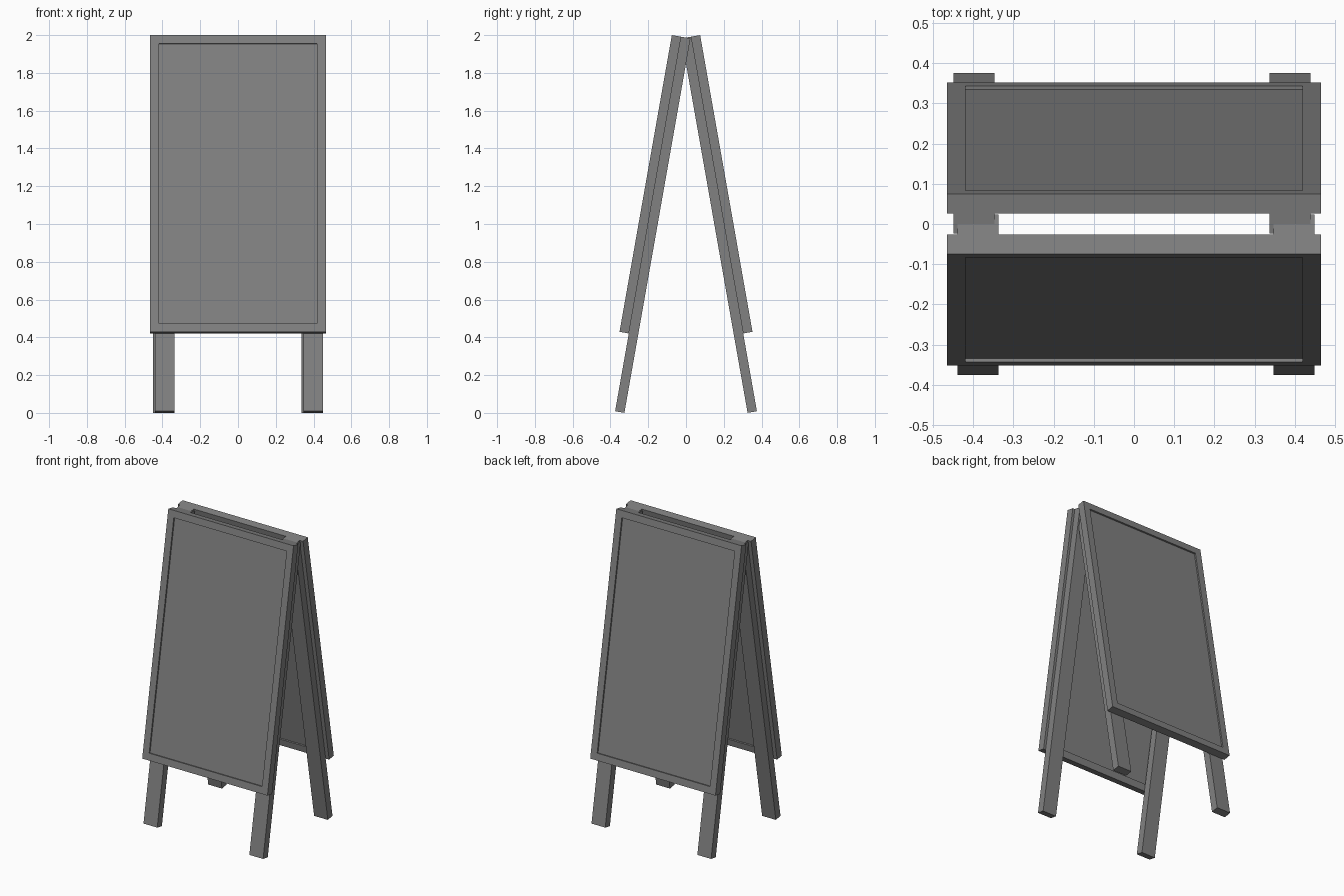
import bpy, bmesh
from math import radians
from mathutils import Matrix, Vector

cube = bpy.data.objects.get("Cube")
if cube:
    bpy.data.objects.remove(cube, do_unlink=True)

GREY = (0.22, 0.22, 0.22, 1)
mat = bpy.data.materials.new("mid grey")
mat.use_nodes = True
mat.diffuse_color = GREY
mat.node_tree.nodes["Principled BSDF"].inputs["Base Color"].default_value = GREY

TILT = radians(10)
THICK = 0.05           # depth of the board, and of the legs behind it
BOARD_LENGTH, LEG_LENGTH = 1.595, 2.013
BORDER, RECESS = 0.065, 0.01


def slab(name, x, width, y, length, placement, framed=False):
    """Box hanging down from the hinge; y runs from the outer face inward."""
    bm = bmesh.new()
    bmesh.ops.create_cube(bm, size=1)
    bmesh.ops.scale(bm, vec=(width, THICK, length), verts=bm.verts)
    bmesh.ops.translate(bm, vec=(x, y + THICK / 2, -length / 2), verts=bm.verts)
    if framed:
        # sunken writing surface inside a raised border, on both faces
        bm.normal_update()
        for face in [f for f in bm.faces if abs(f.normal.y) > 0.9]:
            normal = face.normal.copy()
            bmesh.ops.inset_individual(bm, faces=[face], thickness=BORDER)
            inner = bmesh.ops.inset_individual(bm, faces=[face], thickness=0)
            bmesh.ops.translate(bm, vec=normal * -RECESS, verts=face.verts)
    bmesh.ops.transform(bm, matrix=placement, verts=bm.verts)
    bmesh.ops.recalc_face_normals(bm, faces=bm.faces)
    mesh = bpy.data.meshes.new(name)
    bm.to_mesh(mesh)
    bm.free()
    mesh.materials.append(mat)
    obj = bpy.data.objects.new(name, mesh)
    bpy.context.collection.objects.link(obj)


# The back half is the front half turned around the vertical axis
for half, turn in (("front", 0), ("back", 180)):
    placement = (Matrix.Rotation(radians(turn), 4, 'Z')
                 @ Matrix.Translation(Vector((0, -0.075, 2)))
                 @ Matrix.Rotation(-TILT, 4, 'X'))
    slab(half + "_board", 0, 0.93, 0, BOARD_LENGTH, placement, framed=True)
    # Legs sit slightly off centre so the two pairs interlock at the top
    for side in (1, -1):
        left = (side > 0) == (turn == 0)
        name = f"{half}_{'left' if left else 'right'}_leg"
        slab(name, side * 0.393 + 0.005, 0.102, THICK, LEG_LENGTH, placement)
